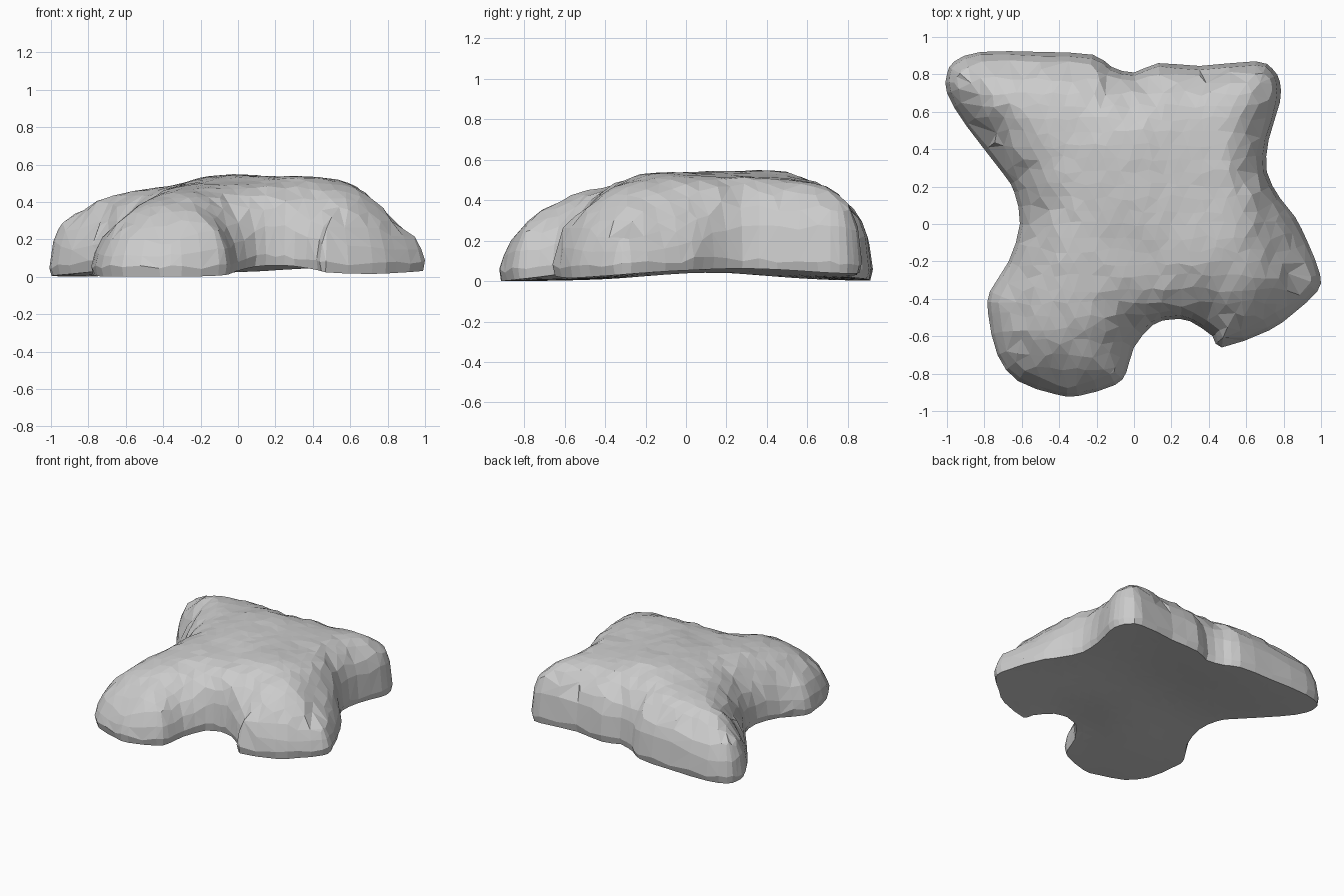
import bpy, bmesh, math, random
from mathutils import Vector
from mathutils.geometry import delaunay_2d_cdt

if "Cube" in bpy.data.objects:
    bpy.data.objects.remove(bpy.data.objects["Cube"])

random.seed(4)

# Plan outline of the four-lobed boulder, clockwise
OUTLINE = [(-1.0, .80), (-.96, .87), (-.82, .92), (-.5, .92), (-.22, .905), (-.12, .84),
           (0, .81), (.13, .86), (.35, .845), (.65, .87), (.74, .83), (.78, .76),
           (.78, .65), (.72, .45), (.71, .28), (.78, .14), (.86, .04), (.93, -.10),
           (.995, -.27), (.98, -.36), (.85, -.48), (.72, -.57), (.47, -.66), (.42, -.60),
           (.30, -.52), (.20, -.51), (.10, -.54), (0, -.66), (-.04, -.79), (-.10, -.86),
           (-.30, -.92), (-.42, -.91), (-.62, -.84), (-.73, -.70), (-.78, -.48), (-.77, -.36),
           (-.67, -.20), (-.61, 0), (-.64, .17), (-.70, .27), (-.90, .53), (-1.0, .70)]
# Local crown: x, y, height, width of edge rounding, slope exponent (low = steep)
SHAPE = [(-.05, .4, .56, .3, .5), (-.08, -.18, .51, .35, .5), (.05, .08, .555, .3, .5),
         (-.7, .72, .455, .28, .52), (-.92, .8, .42, .24, .55), (-.4, .75, .48, .29, .46),
         (.3, .75, .505, .28, .45), (.62, .7, .495, .22, .45), (.5, .2, .525, .23, .48),
         (.88, -.25, .43, .36, .75), (.55, -.38, .51, .40, .65), (-.4, -.65, .42, .40, .82),
         (-.2, -.42, .475, .33, .55), (-.5, 0, .49, .33, .6), (-.5, .4, .485, .32, .6),
         (-.7, -.5, .40, .33, .7), (.2, -.42, .50, .17, .5), (0, .72, .515, .28, .47),
         (-.08, -.72, .41, .3, .6), (.33, -.12, .55, .3, .5), (-.78, .5, .44, .3, .7)]
RIM = .05


def smooth_loop(pts, steps):
    """Closed Catmull-Rom resampling."""
    p = [Vector(q) for q in pts]
    n, out = len(p), []
    for i in range(n):
        a, b, c, d = p[i - 1], p[i], p[(i + 1) % n], p[(i + 2) % n]
        for k in range(steps):
            t = k / steps
            out.append(.5 * (2 * b + (c - a) * t + (2 * a - 5 * b + 4 * c - d) * t * t
                             + (3 * b - a - 3 * c + d) * t ** 3))
    return out


loop = smooth_loop(OUTLINE, 2)
N = len(loop)


def edge_distance(p):
    best = 9
    for i in range(N):
        a, b = loop[i - 1], loop[i]
        ab = b - a
        t = max(0, min(1, (p - a).dot(ab) / ab.length_squared))
        best = min(best, (p - a - ab * t).length)
    return best


def inside(p):
    hit = False
    for i in range(N):
        a, b = loop[i - 1], loop[i]
        if (a.y > p.y) != (b.y > p.y) and p.x < a.x + (b.x - a.x) * (p.y - a.y) / (b.y - a.y):
            hit = not hit
    return hit


def inward(i):
    t = (loop[(i + 1) % N] - loop[i - 1]).normalized()
    return Vector((t.y, -t.x))


def base(p):
    """Underside: lifted across the middle, the notch and the back right."""
    return (.065 * math.exp(-(p.y - .15) ** 2 / .25 - (p.x - .1) ** 2 / 1.2)
            + .05 * math.exp(-((p.x - .2) ** 2 + (p.y + .5) ** 2) / .1)
            + .04 * math.exp(-((p.x - .5) ** 2 + (p.y - .75) ** 2) / .25)
            + .02 * math.exp(-((p.x - 1) ** 2 + (p.y + .2) ** 2) / .2) + .008)


def top(p, d):
    s = h = w = e = 0
    for x, y, hh, ww, ee in SHAPE:
        k = 1 / ((p.x - x) ** 2 + (p.y - y) ** 2 + .015) ** 2
        s, h, w, e = s + k, h + k * hh, w + k * ww, e + k * ee
    t = min(1, d / (w / s))
    low = base(p) + RIM
    return low + (h / s - low) * (1 - (1 - t) ** 2) ** (e / s)


# Plan points: outline, rings just inside it, and a jittered interior
pts = list(loop)
for off in (.018, .055):
    for i in range(N):
        r = off * random.uniform(.8, 1.25)
        q = loop[i] + inward(i) * r
        if inside(q) and edge_distance(q) > r * .85:
            pts.append(q)
step = .07
for iy in range(-14, 15):
    for ix in range(-15, 16):
        q = Vector((ix + .5 * (iy % 2) + random.uniform(-.25, .25),
                    iy + random.uniform(-.25, .25))) * step
        if inside(q) and edge_distance(q) > .09:
            pts.append(q)
verts, _, faces, orig, _, _ = delaunay_2d_cdt(
    pts, [(i, (i + 1) % N) for i in range(N)], [], 1, 1e-5)

# Domed upper surface, with heights softened to blend the lobe ridges
plan = [Vector((v.x, v.y)) for v in verts]
rings = [[i for i in src if i < N] for src in orig]
dist = [0 if r else edge_distance(v) for v, r in zip(plan, rings)]
height = [top(v, d) for v, d in zip(plan, dist)]
near = [set() for _ in plan]
for f in faces:
    for i in f:
        near[i].update(j for j in f if j != i)
for _ in range(2):
    height = [.6 * z + .4 * sum(height[j] for j in near[i]) / len(near[i])
              if dist[i] > .09 else z for i, z in enumerate(height)]

# Upper skin, flat underside and the narrow undercut rim
bm = bmesh.new()
upper, lower = [], []
for v, ring, z in zip(plan, rings, height):
    bump = random.uniform(-.015, .015) if ring else random.uniform(-.003, .003)
    upper.append(bm.verts.new((v.x, v.y, z + bump)))
    b = v + inward(ring[0]) * random.uniform(.008, .016) if ring else v
    lower.append(bm.verts.new((b.x, b.y, base(v))))
for f in faces:
    bm.faces.new([upper[i] for i in f])
    bm.faces.new([lower[i] for i in reversed(f)])
up_index = {v: i for i, v in enumerate(upper)}
for e in [e for e in bm.edges if e.is_boundary and e.verts[0] in up_index]:
    i, j = up_index[e.verts[0]], up_index[e.verts[1]]
    bm.faces.new([upper[i], upper[j], lower[j], lower[i]])
bmesh.ops.recalc_face_normals(bm, faces=bm.faces)
low = min(v.co.z for v in bm.verts)
bmesh.ops.translate(bm, verts=bm.verts, vec=(0, 0, -low))

mesh = bpy.data.meshes.new("boulder")
bm.to_mesh(mesh)
bm.free()
rock = bpy.data.objects.new("boulder", mesh)
bpy.context.collection.objects.link(rock)
